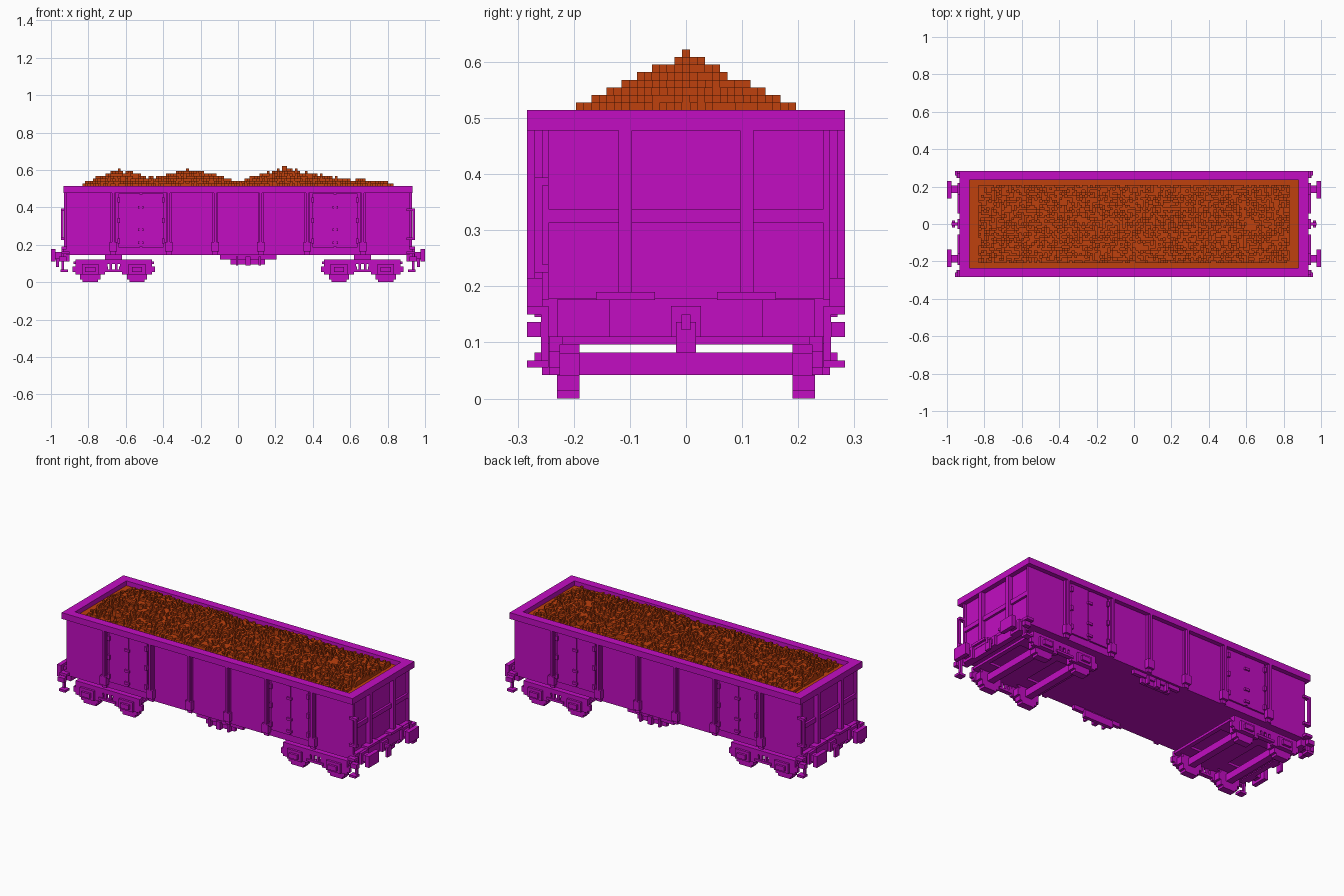
import bpy, bmesh, math, random

cube = bpy.data.objects.get("Cube")
if cube:
    bpy.data.objects.remove(cube)

random.seed(4)
V = 0.0135  # block size


def material(name, color):
    m = bpy.data.materials.new(name)
    m.use_nodes = True
    m.diffuse_color = color
    m.node_tree.nodes["Principled BSDF"].inputs["Base Color"].default_value = color
    return m


PAINT = material("magenta paint", (0.54, 0.004, 0.54, 1))
ORE = material("rust orange ore", (0.52, 0.052, 0.004, 1))


def finish(name, bm, mat):
    mesh = bpy.data.meshes.new(name)
    bm.to_mesh(mesh)
    bm.free()
    mesh.materials.append(mat)
    ob = bpy.data.objects.new(name, mesh)
    bpy.context.collection.objects.link(ob)
    return ob


def boxes(name, items, mx=False, my=False):
    """One object from boxes (x0, x1, y0, y1, z0, z1), mirrored on request."""
    bm = bmesh.new()
    for sx in ((1, -1) if mx else (1,)):
        for sy in ((1, -1) if my else (1,)):
            for x0, x1, y0, y1, z0, z1 in items:
                verts = bmesh.ops.create_cube(bm, size=1)["verts"]
                for v in verts:
                    v.co.x = sx * ((x0 + x1) / 2 + v.co.x * (x1 - x0))
                    v.co.y = sy * ((y0 + y1) / 2 + v.co.y * (y1 - y0))
                    v.co.z = (z0 + z1) / 2 + v.co.z * (z1 - z0)
    bmesh.ops.recalc_face_normals(bm, faces=bm.faces)
    return finish(name, bm, PAINT)


# Body and top rim
WALL, RIB, EDGE = 0.257, 0.27, 0.283
boxes("body", [(-0.905, 0.905, -WALL, WALL, 0.145, 0.48)])
boxes("rim_sides", [(-0.932, 0.932, 0.235, EDGE, 0.478, 0.514)], my=True)
boxes("rim_ends", [(0.88, 0.932, -0.236, 0.236, 0.478, 0.514)], mx=True)

# Side ribs with feet, and double doors with latches
ribs, doors = [], []
for x in (0.122, 0.37, 0.668):
    ribs.append((x - V, x + V, WALL, RIB, 0.145, 0.48))
    ribs.append((x - V / 2, x + V / 2, RIB, EDGE, 0.165, 0.48))
    ribs.append((x - 1.5 * V, x + 1.5 * V, WALL, EDGE, 0.165, 0.215))
boxes("side_ribs", ribs, mx=True, my=True)
for x in (0.456, 0.582):
    doors.append((x - 0.058, x + 0.058, WALL, WALL + V * 0.7, 0.185, 0.475))
doors.append((0.52 - V / 2, 0.52 + V / 2, WALL, RIB, 0.19, 0.47))
for z in (0.21, 0.28, 0.4):
    doors.append((0.505, 0.535, WALL, RIB + V / 2, z - V / 2, z + V / 2))
for x in (0.4, 0.638):
    for z in (0.22, 0.33, 0.44):
        doors.append((x - V / 2, x + V / 2, WALL, RIB + V / 2, z - V, z + V))
boxes("doors", doors, mx=True, my=True)

# End wall framing
boxes("end_posts", [
    (0.9, 0.918, 0.245, WALL, 0.145, 0.48),
    (0.9, 0.93, 0.096, 0.12, 0.11, 0.48),
], mx=True, my=True)
boxes("end_rails", [
    (0.9, 0.918, -0.25, 0.25, 0.313, 0.338),
    (0.9, 0.93, -0.245, 0.245, 0.11, 0.178),
    (0.9, 0.932, -0.257, 0.257, 0.162, 0.176),
], mx=True)
boxes("end_ledges", [(0.9, 0.945, 0.055, 0.16, 0.176, 0.19)], mx=True, my=True)

# Buffers, coupling hook and corner steps
boxes("buffers", [
    (0.93, 0.978, 0.165, 0.205, 0.125, 0.162),
    (0.975, 1.0, 0.136, 0.23, 0.11, 0.176),
    (0.93, 0.945, 0.15, 0.22, 0.11, 0.176),
], mx=True, my=True)
boxes("coupling_hooks", [
    (0.93, 0.945, -0.027, 0.027, 0.11, 0.165),
    (0.94, 0.975, -0.008, 0.008, 0.122, 0.15),
    (0.958, 0.972, -0.018, 0.018, 0.082, 0.136),
], mx=True)
boxes("corner_steps", [
    (0.91, 0.95, 0.245, EDGE, 0.055, 0.068),
    (0.93, 0.944, 0.245, 0.258, 0.055, 0.15),
    (0.918, 0.958, 0.258, EDGE, 0.11, 0.136),
    (0.9, 0.945, 0.245, EDGE, 0.15, 0.165),
], mx=True, my=True)

# Handrails at two opposite corners
for s, name in ((1, "front_handrail"), (-1, "back_handrail")):
    rail = [(0.932, 0.946, -0.27, -0.256, 0.225, 0.39)]
    rail += [(0.9, 0.946, -0.27, -0.245, z, z + V) for z in (0.225, 0.38)]
    ob = boxes(name, rail)
    if s < 0:
        ob.rotation_euler.z = math.pi

# Wheelsets: stepped discs, axle boxes and axles
wheels, axles = [], []
for cx in (0.54, 0.79):
    n = 9
    for i in range(n):
        z = i * V
        d = z + V / 2 - n * V / 2
        half = round(math.sqrt((n * V / 2 + V / 4) ** 2 - d * d) / V) * V
        wheels.append((cx - half, cx + half, 0.19, 0.23, z, z + V))
    wheels += [
        (cx - 0.095, cx + 0.095, 0.225, 0.244, 0.055, 0.085),
        (cx - 0.08, cx + 0.08, 0.225, 0.244, 0.042, 0.11),
        (cx - 0.045, cx + 0.045, 0.23, WALL, 0.042, 0.098),
        (cx - 0.027, cx + 0.027, 0.25, RIB, 0.055, 0.082),
    ]
    axles.append((cx - 0.02, cx + 0.02, -0.2, 0.2, 0.042, 0.082))
boxes("wheels", wheels, mx=True, my=True)
boxes("axles", axles, mx=True)

# Bogie frames
frame = [
    (0.46, 0.87, 0.2, 0.244, 0.096, 0.122),
    (0.61, 0.72, 0.225, 0.25, 0.055, 0.068),
    (0.47, 0.86, 0.12, 0.19, 0.096, 0.11),
]
for x in (0.625, 0.65, 0.68, 0.705):
    frame.append((x - V / 2, x + V / 2, 0.228, 0.244, 0.055, 0.11))
boxes("bogie_sides", frame, mx=True, my=True)
boxes("bogie_crossbeams", [
    (0.61, 0.72, -0.22, 0.22, 0.096, 0.122),
    (0.62, 0.71, -0.07, 0.07, 0.11, 0.15),
    (0.45, 0.475, -0.22, 0.22, 0.096, 0.11),
    (0.855, 0.88, -0.22, 0.22, 0.096, 0.11),
], mx=True)

# Brake gear hung under the middle
boxes("brake_gear", [
    (-0.095, 0.205, 0.225, 0.245, 0.122, 0.146),
    (-0.04, 0.145, 0.215, 0.235, 0.094, 0.134),
    (-0.012, 0.0, 0.23, WALL, 0.09, 0.136),
    (0.04, 0.066, 0.23, WALL, 0.09, 0.136),
    (0.11, 0.122, 0.23, WALL, 0.09, 0.136),
], my=True)

# Heaped ore: a blocky height field with a rough surface
RIDGE = [(-0.85, 0), (-0.76, .06), (-0.64, .1), (-0.45, .055), (-0.25, .1), (-0.1, .07),
         (0, .03), (0.12, .075), (0.25, .11), (0.4, .075), (0.55, .05), (0.8, .035), (0.85, 0)]
NX, NY, BASE = 131, 35, 0.487


def ridge(x):
    for (a, ha), (b, hb) in zip(RIDGE, RIDGE[1:]):
        if a <= x <= b:
            return ha + (hb - ha) * (x - a) / (b - a)
    return 0


def centre(i, j):
    return (i - NX / 2 + 0.5) * V, (j - NY / 2 + 0.5) * V


height = {}
for i in range(NX):
    for j in range(NY):
        x, y = centre(i, j)
        top = ridge(x) * max(0, 1 - abs(y) / 0.225) + 0.008
        inside = abs(x) < 0.83 and abs(y) < 0.212
        lump = random.choice((-1, 0, 0, 0, 1, 1)) if inside else 0
        height[i, j] = max(0, round(top / V) + lump) if inside else 0

bm = bmesh.new()
h = V / 2


def quad(*pts):
    bm.faces.new([bm.verts.new(p) for p in pts])


for (i, j), k in height.items():
    x, y = centre(i, j)
    z = BASE + k * V
    quad((x - h, y - h, z), (x + h, y - h, z), (x + h, y + h, z), (x - h, y + h, z))
    for dx, dy in ((1, 0), (-1, 0), (0, 1), (0, -1)):
        low = height.get((i + dx, j + dy), 0)
        if low < k:
            px, py = x + dx * h, y + dy * h
            tx, ty = -dy * h, dx * h
            zl = BASE + low * V
            quad((px - tx, py - ty, zl), (px + tx, py + ty, zl),
                 (px + tx, py + ty, z), (px - tx, py - ty, z))
finish("ore_load", bm, ORE)
